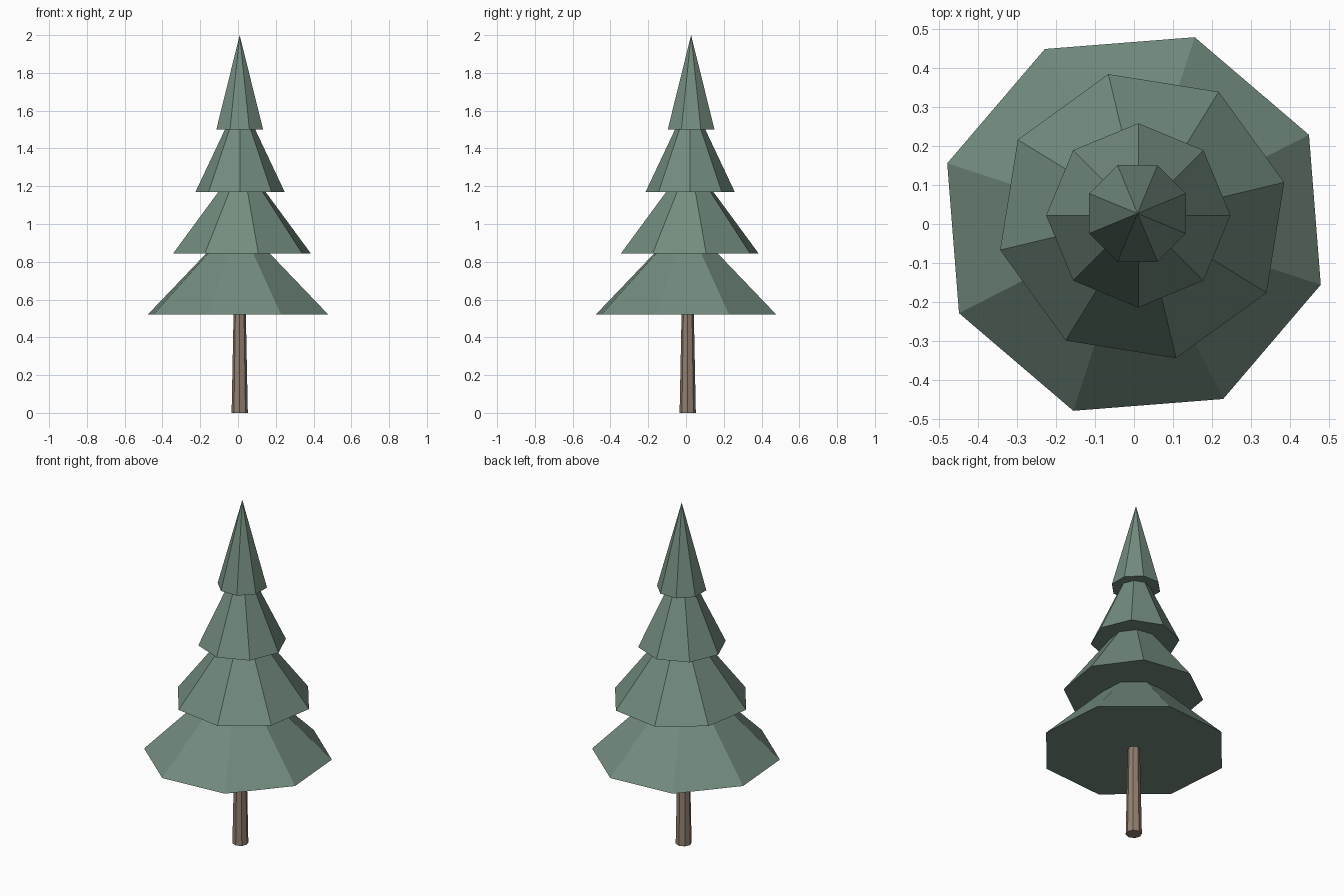
import bpy
import math

if "Cube" in bpy.data.objects:
    bpy.data.objects.remove(bpy.data.objects["Cube"])


def material(name, colour):
    m = bpy.data.materials.new(name)
    m.diffuse_color = (*colour, 1.0)
    m.use_nodes = True
    m.node_tree.nodes["Principled BSDF"].inputs["Base Color"].default_value = m.diffuse_color
    return m


def tapered(name, centre, z0, z1, r0, r1, angle, mat):
    """Eight-sided closed cone from z0 to z1, first corner at the given angle."""
    bpy.ops.mesh.primitive_cone_add(
        vertices=8, radius1=r0, radius2=r1, depth=z1 - z0,
        location=(*centre, (z0 + z1) / 2))
    ob = bpy.context.object
    ob.name = name
    ob.rotation_euler.z = math.radians(angle)
    ob.data.materials.append(mat)
    return ob


needles = material("needle green", (0.171, 0.262, 0.209))
bark = material("bark brown", (0.29, 0.215, 0.16))

# Trunk, tapering up into the lowest tier
tapered("trunk", (0.009, 0.009), 0.0, 0.60, 0.043, 0.031, 0, bark)

# Foliage tiers: centre, base height, tip height, radius, turn
tiers = [
    ((0.0, 0.0), 0.52, 1.02, 0.503, 27.0),
    ((0.021, 0.02), 0.845, 1.34, 0.374, 13.4),
    ((0.011, 0.022), 1.17, 1.67, 0.236, 0.0),
    ((0.009, 0.027), 1.50, 2.00, 0.134, 22.5),
]
for i, (centre, z0, z1, r, turn) in enumerate(tiers, 1):
    tapered(f"foliage_tier_{i}", centre, z0, z1, r, 0.0, turn, needles)
